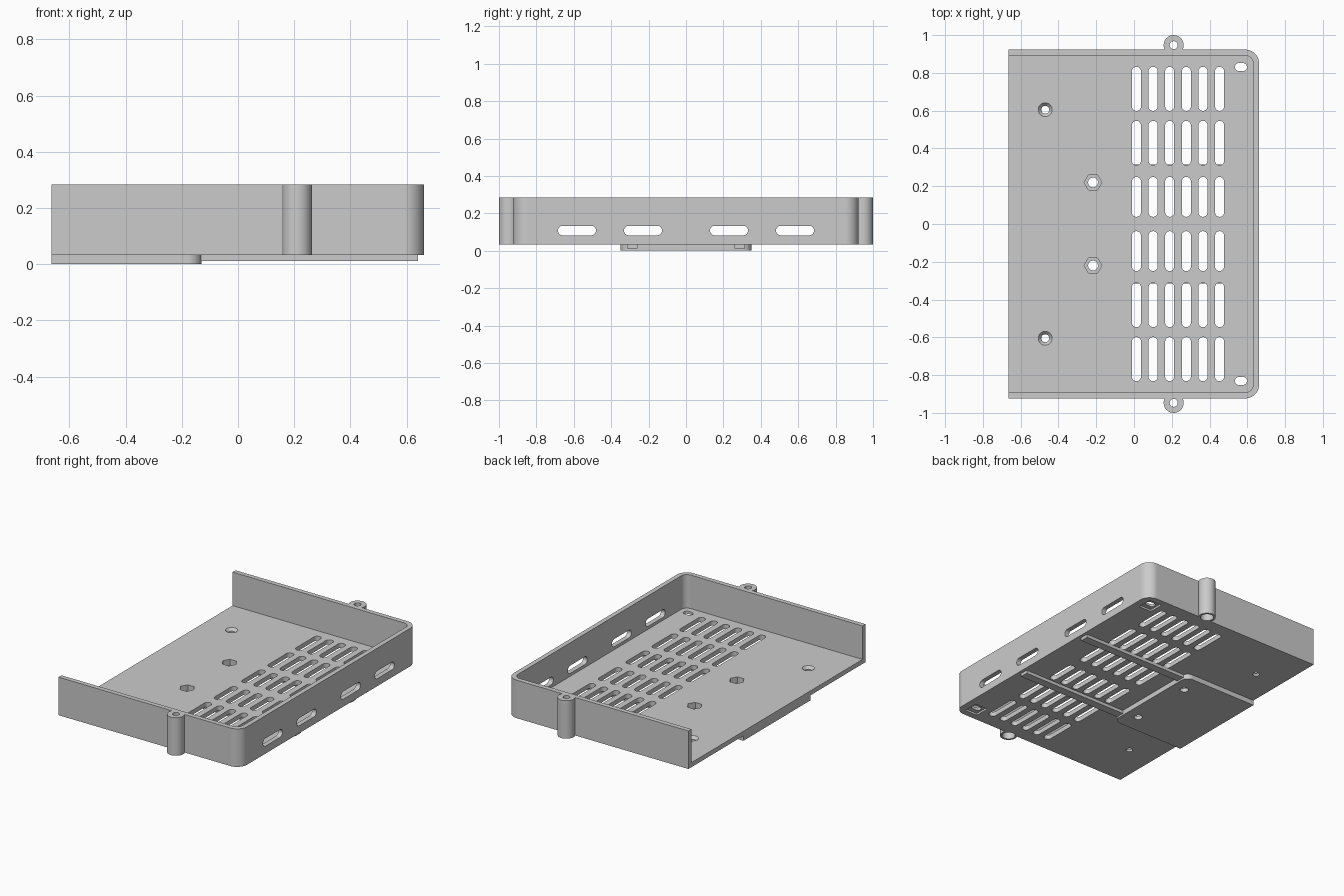
import bpy, bmesh
from math import cos, sin, pi

if "Cube" in bpy.data.objects:
    bpy.data.objects.remove(bpy.data.objects["Cube"], do_unlink=True)

grey = bpy.data.materials.new("plain grey")
grey.use_nodes = True
grey.diffuse_color = (0.6, 0.6, 0.6, 1)
grey.node_tree.nodes["Principled BSDF"].inputs["Base Color"].default_value = (0.6, 0.6, 0.6, 1)

LEFT, RIGHT, DEPTH = -0.664, 0.662, 0.923   # tray outline
BASE, FLOOR, TOP = 0.033, 0.063, 0.284      # tray heights
WALL = 0.031


def ring(cx, cy, r, n=48):
    return [(cx + r * cos(2 * pi * i / n), cy + r * sin(2 * pi * i / n)) for i in range(n)]


def rounded(x0, x1, y0, y1, r_left, r_right, n=14):
    """Rectangle outline with its own corner radius at each x end."""
    corners = [(x1, y1, -1, -1, r_right), (x0, y1, 1, -1, r_left),
               (x0, y0, 1, 1, r_left), (x1, y0, -1, 1, r_right)]
    pts = []
    for k, (x, y, sx, sy, r) in enumerate(corners):
        if r == 0:
            pts.append((x, y))
            continue
        for i in range(n + 1):
            a = pi / 2 * (k + i / n)
            pts.append((x + sx * r + r * cos(a), y + sy * r + r * sin(a)))
    return pts


def slot(cx, cy, w, h):
    r = min(w, h) * 0.499
    return rounded(cx - w / 2, cx + w / 2, cy - h / 2, cy + h / 2, r, r)


def prism(bm, outline, lo, hi, top=None, along_x=False):
    def place(pts, d):
        return [bm.verts.new((d, u, v) if along_x else (u, v, d)) for u, v in pts]
    a, b = place(outline, lo), place(top or outline, hi)
    bm.faces.new(a[::-1])
    bm.faces.new(b)
    for i in range(len(a)):
        j = (i + 1) % len(a)
        bm.faces.new((a[i], a[j], b[j], b[i]))


def make(name, bm):
    mesh = bpy.data.meshes.new(name)
    bm.to_mesh(mesh)
    bm.free()
    mesh.materials.append(grey)
    obj = bpy.data.objects.new(name, mesh)
    bpy.context.collection.objects.link(obj)
    return obj


def combine(obj, tool, operation):
    mod = obj.modifiers.new("combine", "BOOLEAN")
    mod.operation, mod.solver, mod.object = operation, "EXACT", tool
    bpy.context.view_layer.objects.active = obj
    bpy.ops.object.modifier_apply(modifier=mod.name)


def discard(*objs):
    for o in objs:
        bpy.data.objects.remove(o, do_unlink=True)


# Tray block with a screw post on each long side
bm = bmesh.new()
prism(bm, rounded(LEFT, RIGHT, -DEPTH, DEPTH, 0, 0.072), BASE, TOP)
tray = make("tray", bm)
bm = bmesh.new()
for s in (-1, 1):
    prism(bm, ring(0.21, s * 0.947, 0.053), BASE, TOP)
posts = make("screw_posts", bm)
combine(tray, posts, "UNION")

# Hollow inside, open at the left end
bm = bmesh.new()
inner = DEPTH - WALL
prism(bm, rounded(LEFT - 0.1, RIGHT - WALL, -inner, inner, 0, 0.042), FLOOR, TOP + 0.1)
cavity = make("cavity_cutter", bm)
combine(tray, cavity, "DIFFERENCE")
discard(posts, cavity)

# Underside mounting plate
bm = bmesh.new()
prism(bm, rounded(LEFT, -0.129, -0.349, 0.349, 0, 0.05), 0, BASE)
plate = make("mounting_plate", bm)

# Straight-through openings
bm = bmesh.new()
for s in (-1, 1):
    for y0, y1 in ((0.038, 0.249), (0.311, 0.546), (0.599, 0.832)):   # floor vents
        for col in range(6):
            prism(bm, slot(0.013 + col * 0.088, s * (y0 + y1) / 2, 0.048, y1 - y0), -0.1, 0.1)
    for y in (0.23, 0.583):                                           # end wall vents
        prism(bm, slot(s * y, 0.108, 0.203, 0.051), 0.6, 0.7, along_x=True)
    prism(bm, slot(0.566, s * 0.831, 0.064, 0.042), -0.1, 0.1)        # corner slots
    prism(bm, ring(-0.47, s * 0.605, 0.021), -0.1, 0.1)               # screw holes
    prism(bm, ring(-0.217, s * 0.22, 0.026), -0.1, 0.1)               # bolt holes
    prism(bm, ring(0.21, s * 0.947, 0.021), -0.1, 0.4)                # post holes
through = make("through_cutter", bm)

# Countersinks, nut pockets, post counterbores and corner recesses
bm = bmesh.new()
for s in (-1, 1):
    prism(bm, ring(-0.47, s * 0.605, 0.0212), 0.046, 0.073, top=ring(-0.47, s * 0.605, 0.046))
    prism(bm, ring(-0.217, s * 0.22, 0.047, 6), 0.024, 0.1)
    prism(bm, ring(0.21, s * 0.947, 0.04), -0.1, 0.18)
    prism(bm, rounded(0.52, 0.612, s * 0.831 - 0.05, s * 0.831 + 0.05, 0, 0), -0.1, 0.046)
pockets = make("pocket_cutter", bm)

for part in (tray, plate):
    for tool in (through, pockets):
        combine(part, tool, "DIFFERENCE")
discard(through, pockets)

# Two rails under the vents
rails = []
for name, s in (("rail_front", -1), ("rail_back", 1)):
    bm = bmesh.new()
    y = s * 0.288
    prism(bm, rounded(-0.14, 0.641, y - 0.028, y + 0.028, 0, 0), 0.012, BASE)
    rails.append(make(name, bm))

# Smooth round walls, keep edges crisp
bpy.ops.object.select_all(action="DESELECT")
for part in [tray, plate] + rails:
    part.select_set(True)
bpy.context.view_layer.objects.active = tray
bpy.ops.object.shade_smooth_by_angle()
for part in (tray, plate):
    part.modifiers.new("flat_face_normals", "WEIGHTED_NORMAL").keep_sharp = True
